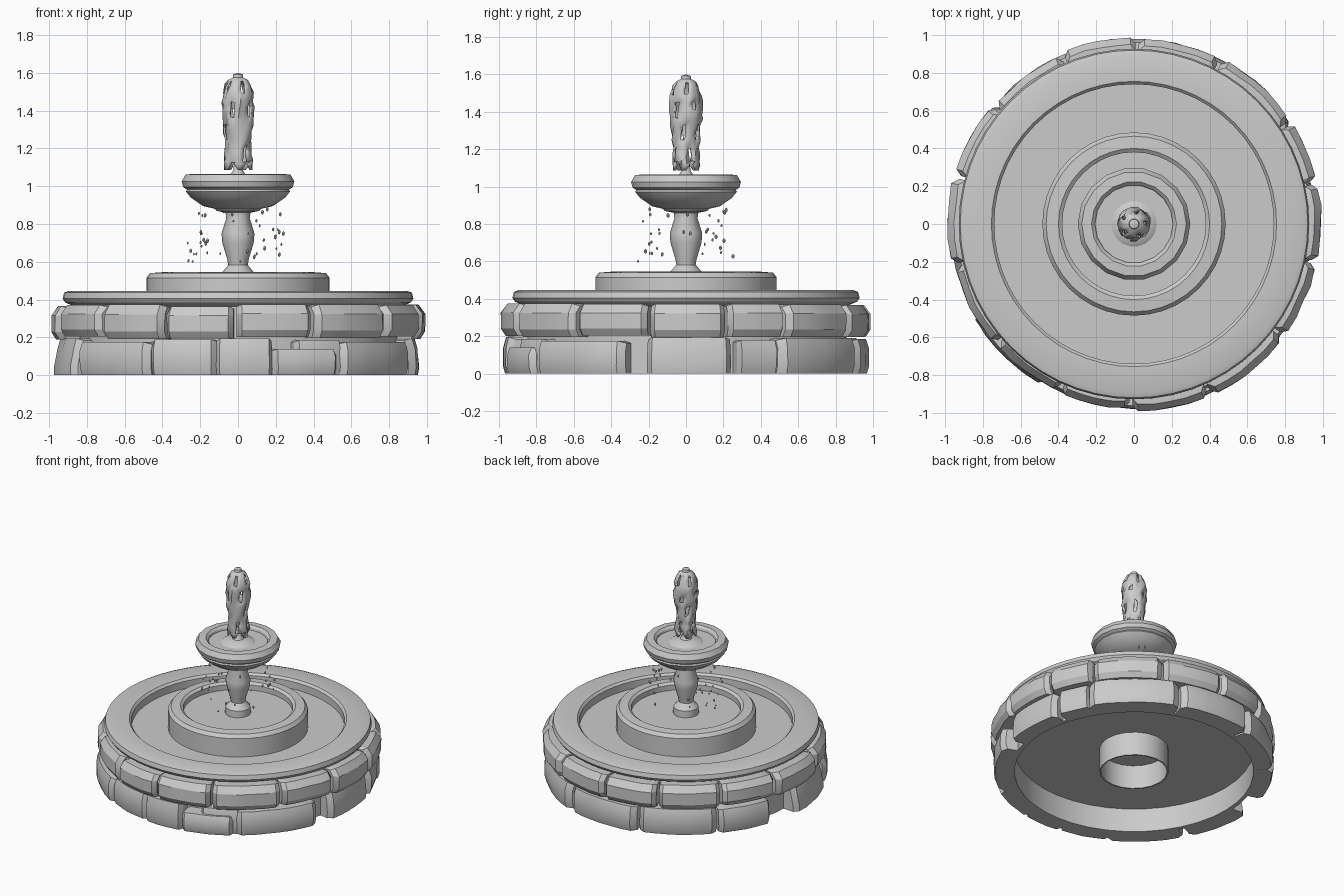
import bpy, bmesh, math, random
from math import sin, cos, radians, pi

if "Cube" in bpy.data.objects:
    bpy.data.objects.remove(bpy.data.objects["Cube"])

random.seed(7)


def finish(name, bm, angle=None):
    bmesh.ops.remove_doubles(bm, verts=bm.verts, dist=1e-5)
    bmesh.ops.recalc_face_normals(bm, faces=bm.faces)
    me = bpy.data.meshes.new(name)
    bm.to_mesh(me)
    bm.free()
    ob = bpy.data.objects.new(name, me)
    bpy.context.collection.objects.link(ob)
    if angle:
        bpy.ops.object.select_all(action='DESELECT')
        ob.select_set(True)
        bpy.context.view_layer.objects.active = ob
        bpy.ops.object.shade_smooth_by_angle(angle=radians(angle))
    return ob


def lathe(name, profile, sides, closed=False, angle=30):
    """Revolve (radius, z) points around the z axis."""
    bm = bmesh.new()
    rings = [[bm.verts.new((r * cos(2 * pi * i / sides), r * sin(2 * pi * i / sides), z))
              for i in range(sides)] for r, z in profile]
    pairs = list(zip(rings, rings[1:]))
    if closed:
        pairs.append((rings[-1], rings[0]))
    for a, b in pairs:
        for i in range(sides):
            j = (i + 1) % sides
            bm.faces.new((a[i], a[j], b[j], b[i]))
    return finish(name, bm, angle)


def stone(name, a0, a1, z0, z1, r_in, r_out, lean=0.0, bulge=0.02):
    """Curved masonry block with worn edges, between two angles in degrees."""
    bm = bmesh.new()
    h = z1 - z0
    n = max(4, round((a1 - a0) / 6) + 2)
    secs = []
    for k in range(n + 1):
        # first and last sections sit close to the ends and are pulled inwards
        t = 0 if k == 0 else 1 if k == n else 0.07 + 0.86 * (k - 1) / (n - 2)
        end = k in (0, n)
        a = radians(a0 + (a1 - a0) * t)
        r = r_out - (0.035 if end else random.uniform(0, 0.008))
        e = 0.012 if end else 0
        pts = [(r_in, z0), (r - bulge + lean, z0), (r + lean * 0.6, z0 + h * 0.22),
               (r + random.uniform(-.004, .004), z0 + h * 0.72),
               (r - bulge * 1.4, z1 - e), (r_in, z1 - e)]
        secs.append([bm.verts.new((p * cos(a), p * sin(a), z)) for p, z in pts])
    for s, t in zip(secs, secs[1:]):
        for i in range(6):
            j = (i + 1) % 6
            bm.faces.new((s[i], s[j], t[j], t[i]))
    bm.faces.new(secs[0])
    bm.faces.new(secs[-1])
    return finish(name, bm, 25)


# Hollow base: backing wall, floor and the pipe stub underneath
lathe("backing_wall", [(0.83, 0.0), (0.86, 0.0), (0.86, 0.38), (0.83, 0.38)], 40, True)
lathe("base_floor", [(0, 0.18), (0.84, 0.18)], 40)
lathe("pipe_stub", [(0.24, 0.0), (0.24, 0.18), (0.23, 0.18), (0.23, 0.0)], 20, True)

# Lower course: start, end, top height, radius, lean
lower = [(-13, 15, 0.195, 0.955, 0.012), (17, 31, 0.18, 0.97, 0), (31, 69, 0.19, 0.985, 0),
         (70, 104, 0.185, 0.985, 0), (105, 138, 0.19, 0.975, 0), (139, 163, 0.175, 0.975, 0),
         (177, 206, 0.195, 0.96, 0.03), (209, 241, 0.175, 0.985, 0), (241, 263, 0.19, 0.975, 0),
         (263, 281, 0.195, 0.98, 0), (281, 303, 0.14, 0.985, 0), (289, 306, 0.185, 0.955, 0),
         (304, 340, 0.175, 0.98, 0)]
for i, (a0, a1, top, r, lean) in enumerate(lower):
    stone(f"lower_stone_{i}", a0, a1, 0.0, top, 0.845, r, lean, 0.012)

# Upper course of rounded blocks
edges = [-91, -66, -37, -12, 13, 33, 62, 89, 113, 140, 165, 193, 221, 246, 269]
for i, (a0, a1) in enumerate(zip(edges, edges[1:])):
    stone(f"upper_stone_{i}", a0 + 0.5, a1 - 0.5, 0.19 + random.uniform(0, .015),
          0.37 + random.uniform(-.01, .005), 0.85, random.uniform(0.97, 1.0), 0, 0.025)

# Coping rim and pool water
lathe("coping_rim", [(0.74, 0.36), (0.74, 0.43), (0.755, 0.446), (0.895, 0.446), (0.92, 0.437),
                     (0.928, 0.405), (0.915, 0.385), (0.88, 0.37), (0.85, 0.36)], 56, True)
lathe("pool_water", [(0, 0.375), (0.745, 0.375)], 56)

# Inner basin and its water
lathe("inner_basin", [(0.47, 0.36), (0.485, 0.37), (0.485, 0.515), (0.465, 0.54), (0.40, 0.545),
                      (0.38, 0.53), (0.38, 0.36)], 40)
lathe("inner_basin_water", [(0, 0.49), (0.385, 0.49)], 40)

# Pedestal column
lathe("pedestal", [(0.09, 0.48), (0.088, 0.54), (0.052, 0.582), (0.056, 0.61), (0.083, 0.70),
                   (0.087, 0.75), (0.062, 0.83), (0.066, 0.86), (0.115, 0.87), (0.125, 0.885),
                   (0, 0.885)], 12)

# Upper bowl with water swelling up in the middle
lathe("upper_bowl", [(0, 0.875), (0.10, 0.875), (0.185, 0.895), (0.25, 0.94), (0.276, 0.972),
                     (0.270, 0.982), (0.290, 0.995), (0.298, 1.025), (0.277, 1.062),
                     (0.225, 1.065), (0.21, 1.05), (0.20, 1.01)], 18)
lathe("bowl_water", [(0.215, 1.035), (0.12, 1.035), (0.10, 1.048), (0.04, 1.06),
                     (0.025, 1.085), (0.02, 1.13), (0, 1.13)], 18)


# Water jet: a ragged hollow column pierced with upright holes
def water_jet():
    bm = bmesh.new()
    sides = 20
    prof = [(0.072, 1.085), (0.080, 1.13), (0.072, 1.175), (0.068, 1.21), (0.072, 1.25),
            (0.076, 1.29), (0.080, 1.33), (0.084, 1.37), (0.086, 1.41), (0.085, 1.45),
            (0.080, 1.49), (0.072, 1.53), (0.055, 1.56), (0.028, 1.575), (0.025, 1.592), (0.0, 1.6)]
    rings = []
    for k, (r, z) in enumerate(prof):
        ring = []
        for i in range(sides):
            a = 2 * pi * i / sides + 0.05 * k
            rr = r * (1 + (random.uniform(-.12, .1) if k < 12 else 0))
            zz = z + (random.uniform(-.012, .012) if 0 < k < 12 else 0)
            if k == 0 and i % 4 in (1, 2):
                zz += 0.03
            ring.append(bm.verts.new((rr * cos(a), rr * sin(a), zz)))
        rings.append(ring)
    for k in range(len(prof) - 1):
        for i in range(sides):
            # holes two rows high, staggered from band to band
            band = k // 3
            hole = 0 < k < 12 and k % 3 != 0 and (i + 2 * band) % 4 == 0
            hole = hole and random.random() < 0.85
            ragged = k == 0 and i % 4 == 1
            if not (hole or ragged):
                j = (i + 1) % sides
                bm.faces.new((rings[k][i], rings[k][j], rings[k + 1][j], rings[k + 1][i]))
    ob = finish("water_jet", bm, 40)
    mod = ob.modifiers.new("thickness", 'SOLIDIFY')
    mod.thickness = 0.012
    mod.offset = -1


water_jet()

# Falling droplets below the bowl
bm = bmesh.new()
for i in range(44):
    a = random.uniform(0, 2 * pi)
    z = random.uniform(0.59, 0.88)
    r = random.uniform(0.19, 0.27)
    res = bmesh.ops.create_icosphere(bm, subdivisions=1, radius=random.uniform(0.005, 0.009))
    for v in res["verts"]:
        v.co = (v.co.x + r * cos(a), v.co.y + r * sin(a), v.co.z * 1.5 + z)
finish("falling_droplets", bm)
